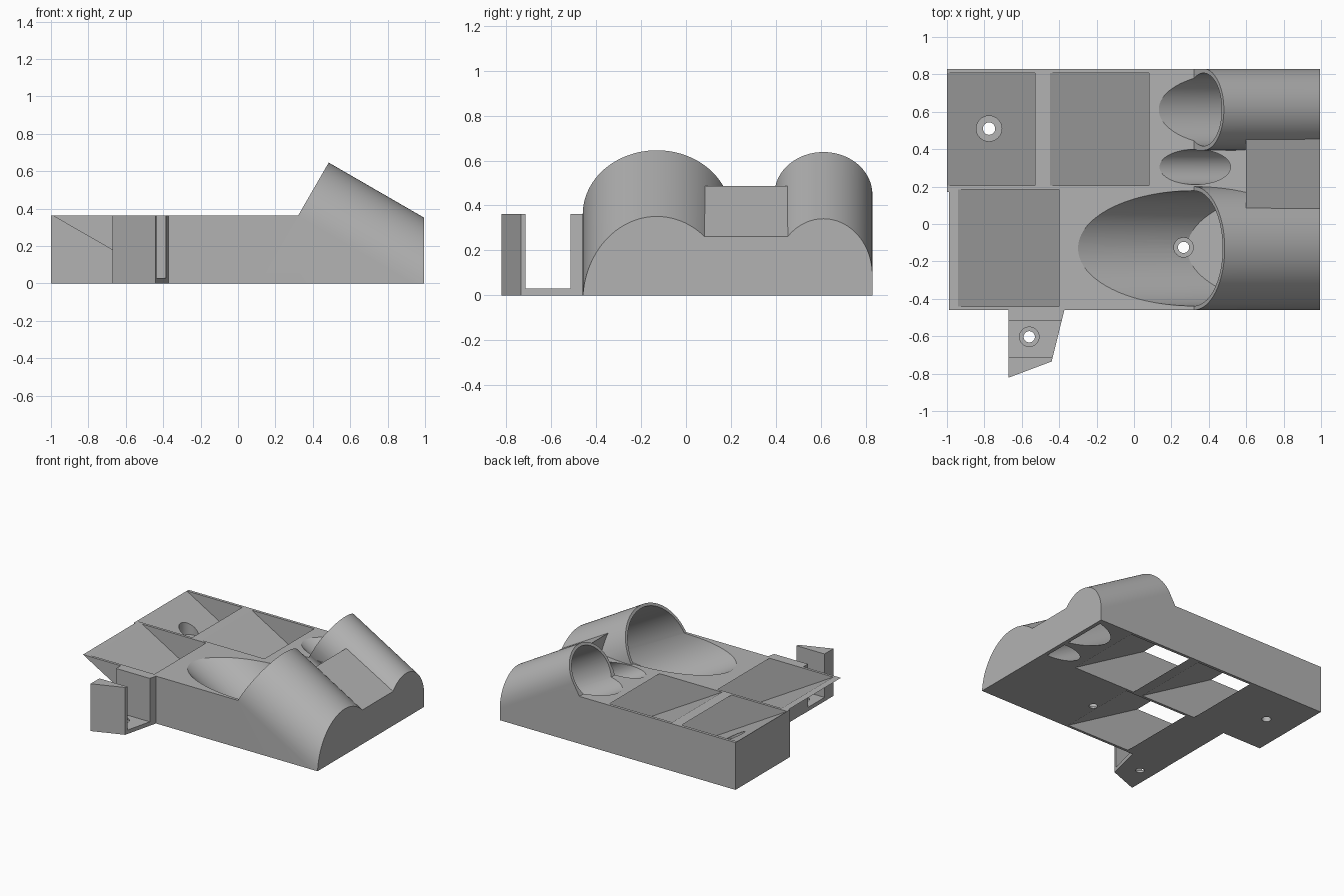
import bpy, bmesh, math
from mathutils import Vector

if "Cube" in bpy.data.objects:
    bpy.data.objects.remove(bpy.data.objects["Cube"])

S = math.tan(math.radians(30))
AXIS = Vector((math.cos(math.radians(30)), 0, -0.5))     # downhill direction of tubes and chutes
RISE = Vector((0.5, 0, math.cos(math.radians(30))))      # across the tubes, in their mouth plane
MOUTH = Vector((0.32, 0, 0.36))

grey = bpy.data.materials.new("light grey")
grey.diffuse_color = (0.45, 0.45, 0.45, 1)
grey.use_nodes = True
grey.node_tree.nodes["Principled BSDF"].inputs["Base Color"].default_value = grey.diffuse_color


def prism(name, pts, vec, clips=()):
    """Extrude a planar outline along vec, then keep the inside of each clip plane."""
    bm = bmesh.new()
    face = bm.faces.new([bm.verts.new(p) for p in pts])
    new = bmesh.ops.extrude_face_region(bm, geom=[face])["geom"]
    bmesh.ops.translate(bm, vec=vec, verts=[v for v in new if isinstance(v, bmesh.types.BMVert)])
    for co, no in clips:
        cut = bmesh.ops.bisect_plane(bm, geom=bm.verts[:] + bm.edges[:] + bm.faces[:],
                                     plane_co=co, plane_no=no, clear_outer=True)["geom_cut"]
        bmesh.ops.holes_fill(bm, edges=[e for e in cut if isinstance(e, bmesh.types.BMEdge)])
    bmesh.ops.recalc_face_normals(bm, faces=bm.faces)
    me = bpy.data.meshes.new(name)
    bm.to_mesh(me)
    bm.free()
    me.materials.append(grey)
    ob = bpy.data.objects.new(name, me)
    bpy.context.collection.objects.link(ob)
    return ob


def side(name, xz, y0, y1):
    return prism(name, [(x, y0, z) for x, z in xz], Vector((0, y1 - y0, 0)))


def plan(name, xy, z0, z1):
    return prism(name, [(x, y, z0) for x, y in xy], Vector((0, 0, z1 - z0)))


def box(name, x0, x1, y0, y1, z0, z1):
    return plan(name, [(x0, y0), (x1, y0), (x1, y1), (x0, y1)], z0, z1)


def boolean(target, tool, op):
    m = target.modifiers.new(op, 'BOOLEAN')
    m.operation, m.solver, m.object = op, 'EXACT', tool
    bpy.context.view_layer.objects.active = target
    bpy.ops.object.modifier_apply(modifier=m.name)
    bpy.data.objects.remove(tool, do_unlink=True)


def tube(name, y, r, w):
    """Arch-topped sloping tube, closed by the end wall and the base."""
    arc = [(y + r * math.cos(math.pi * i / 48), w + r * math.sin(math.pi * i / 48)) for i in range(49)]
    pts = [(y + r, -0.9)] + arc + [(y - r, -0.9)]
    return prism(name, [MOUTH + RISE * b + Vector((0, a, 0)) for a, b in pts], AXIS * 1.6,
                 [((0, 0, 0), (0, 0, -1)), ((0.995, 0, 0), (1, 0, 0))])


def bore(name, y, r, w, floor, end):
    """Sloping round cutter running out above the deck."""
    start = MOUTH - AXIS * 1.2
    ring = [2 * math.pi * i / 80 for i in range(80)]
    pts = [start + RISE * (w + r * math.sin(t)) + Vector((0, y + r * math.cos(t), 0)) for t in ring]
    return prism(name, pts, AXIS * 3, [((0, 0, floor), (0, 0, -1)), ((end, 0, 0), (1, 0, 0))])


def circle(x, y, r, n=32):
    return [(x + r * math.cos(2 * math.pi * i / n), y + r * math.sin(2 * math.pi * i / n)) for i in range(n)]


# deck blocks: full-height rear half, front half with overhanging sloped end
body = box("holder_body", -1, 0.33, 0.17, 0.83, 0, 0.362)
boolean(body, side("front_deck", [(-0.67, 0), (0.33, 0), (0.33, 0.362), (-0.99, 0.362), (-0.67, 0.178)],
                   -0.46, 0.19), 'UNION')
# sloped rest between the tubes
boolean(body, side("sloped_rest", [(0.3, 0), (0.995, 0), (0.995, 0.262), (0.6, 0.487),
                                   (0.6, 0.36), (0.3, 0.36)], 0.08, 0.46), 'UNION')
# large front tube and smaller rear tube
boolean(body, tube("large_tube", -0.13, 0.33, 0.0), 'UNION')
boolean(body, tube("small_tube", 0.612, 0.218, 0.103), 'UNION')

# side bracket with an open channel
outline = [(-0.672, -0.45), (-0.672, -0.822), (-0.44, -0.735), (-0.37, -0.45)]
boolean(body, plan("side_bracket", outline, 0, 0.362), 'UNION')
boolean(body, box("bracket_channel", -0.8, -0.2, -0.715, -0.515, 0.03, 0.6), 'DIFFERENCE')

# bores: large one stops on a flat floor, the others run out through the base
boolean(body, bore("large_bore", -0.13, 0.308, 0.0, 0.025, 0.965), 'DIFFERENCE')
boolean(body, bore("small_bore", 0.612, 0.195, 0.103, -0.5, 0.965), 'DIFFERENCE')
boolean(body, bore("middle_bore", 0.305, 0.094, 0.004, -0.5, 0.965), 'DIFFERENCE')

# sloping rectangular chutes from the deck down through the base
for x0, x1, y0, y1 in [(-1.0, -0.53, 0.205, 0.808), (-0.45, 0.08, 0.205, 0.808), (-0.94, -0.4, -0.44, 0.185)]:
    up, down = 0.2, 0.5
    quad = [(x0 - up / S, 0.362 + up), (x1 - up / S, 0.362 + up),
            (x1 + down / S, 0.362 - down), (x0 + down / S, 0.362 - down)]
    boolean(body, side("chute", quad, y0, y1), 'DIFFERENCE')

# screw holes with wider seats
for x, y, r, seat, z in [(-0.775, 0.51, 0.033, 0.068, 0.17), (-0.56, -0.603, 0.03, 0.052, 0.018),
                         (0.265, -0.125, 0.03, 0.052, 0.014)]:
    boolean(body, plan("screw_hole", circle(x, y, r), -0.1, 0.3), 'DIFFERENCE')
    boolean(body, plan("screw_seat", circle(x, y, seat), z, 0.33), 'DIFFERENCE')

bpy.ops.object.select_all(action='DESELECT')
body.select_set(True)
bpy.context.view_layer.objects.active = body
bpy.ops.object.shade_smooth_by_angle(angle=math.radians(25))
